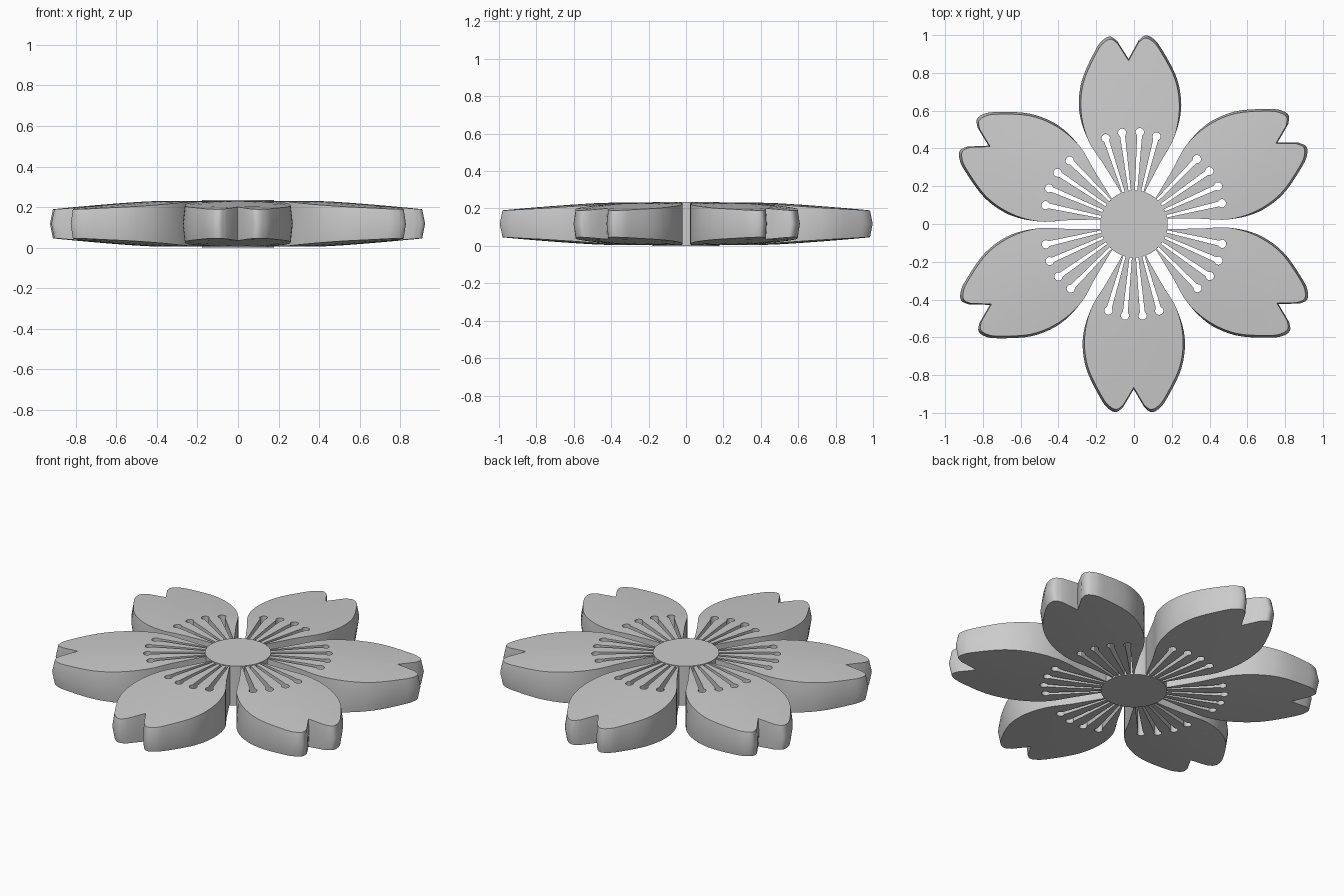
import bpy, bmesh, math
from mathutils import Vector, Matrix

if "Cube" in bpy.data.objects:
    bpy.data.objects.remove(bpy.data.objects["Cube"])

MID = 0.118


def spline(pts, n=5):
    """Catmull-Rom through 2D points."""
    p = [Vector(q) for q in pts]
    p = [2 * p[0] - p[1]] + p + [2 * p[-1] - p[-2]]
    out = []
    for i in range(1, len(p) - 2):
        a, b, c, d = p[i - 1:i + 3]
        for k in range(n):
            t = k / n
            out.append(0.5 * (2 * b + (c - a) * t + (2 * a - 5 * b + 4 * c - d) * t * t
                              + (3 * b - a - 3 * c + d) * t ** 3))
    return out + [p[-2]]


def slot(angle, r_end):
    """Stamen slot opening to the centre, with a round outer end."""
    u = Vector((math.sin(angle), math.cos(angle)))
    v = Vector((u.y, -u.x))
    pts = [u * 0.16 - v * 0.006]
    rad = 0.022
    for k in range(13):
        a = math.radians(215 - 250 * k / 12)
        w, l = rad * math.cos(a), rad * math.sin(a)
        if k in (0, 12):
            w, l = math.copysign(0.013, w), -0.018
        pts.append(u * (r_end + l) + v * w)
    pts.append(u * 0.16 + v * 0.006)
    return pts


def petal_outline():
    half = spline([(0.148, 0.317), (0.227, 0.45), (0.26, 0.6), (0.243, 0.757), (0.167, 0.915),
                   (0.125, 0.967), (0.088, 0.981), (0.055, 0.958)])
    half = [Vector((0.055, 0.15)), Vector((0.073, 0.186))] + half
    loop = half + [Vector((0, 0.865))] + [Vector((-p.x, p.y)) for p in reversed(half)]
    for deg, r in ((-16.3, 0.478), (-5.5, 0.487), (5.5, 0.487), (16.3, 0.478)):
        loop += slot(math.radians(deg), r)
    return loop


def half_thickness(x, y):
    r = math.hypot(x, y)
    t = max(0, (r - 0.42) / 0.58)
    return 0.113 - 0.042 * t ** 1.25 - 0.006 * min(1, (x / 0.26) ** 2)


# One thick petal, thinning towards its tip, with slightly bulging walls
bm = bmesh.new()
face = bm.faces.new([bm.verts.new((p.x, p.y, -1)) for p in petal_outline()])
ext = bmesh.ops.extrude_face_region(bm, geom=[face])
for g in ext["geom"]:
    if isinstance(g, bmesh.types.BMVert):
        g.co.z = 1
bmesh.ops.triangulate(bm, faces=[f for f in bm.faces if len(f.verts) > 4])
cuts = [((0, y, 0), (0, 1, 0)) for y in (0.4, 0.52, 0.62, 0.72, 0.82, 0.9)]
cuts += [((x, 0, 0), (1, 0, 0)) for x in (-0.13, 0, 0.13)] + [((0, 0, 0), (0, 0, 1))]
for co, no in cuts:
    bmesh.ops.bisect_plane(bm, geom=bm.verts[:] + bm.edges[:] + bm.faces[:],
                           dist=1e-5, plane_co=co, plane_no=no)
for v in bm.verts:
    x, y, s = v.co
    if abs(s) < 0.5:
        r = math.hypot(x, y)
        k = 1 + 0.04 * min(1, max(0, (r - 0.52) / 0.15))
        v.co = (x * k, 0.62 + (y - 0.62) * k, MID)
    else:
        v.co.z = MID + math.copysign(half_thickness(x, y), s)
bmesh.ops.recalc_face_normals(bm, faces=bm.faces[:])
mesh = bpy.data.meshes.new("petal")
bm.to_mesh(mesh)
bm.free()

# Six petals around the centre, each turned a little unevenly
parts = []
for i, deg in enumerate((29.6, 91.9, 151.7, 209.3, 269.9, 331)):
    ob = bpy.data.objects.new(f"petal_{i + 1}", mesh.copy())
    ob.data.transform(Matrix.Rotation(math.radians(deg - 90), 4, 'Z'))
    bpy.context.collection.objects.link(ob)
    parts.append(ob)

# Round flower centre
bpy.ops.mesh.primitive_cylinder_add(vertices=48, radius=0.178, depth=0.235, location=(0, 0, 0.1175))
centre = bpy.context.object
centre.name = "flower_centre"
parts.append(centre)

bpy.ops.object.select_all(action='DESELECT')
for ob in parts:
    ob.select_set(True)
bpy.context.view_layer.objects.active = centre
bpy.ops.object.shade_smooth_by_angle(angle=math.radians(30))
